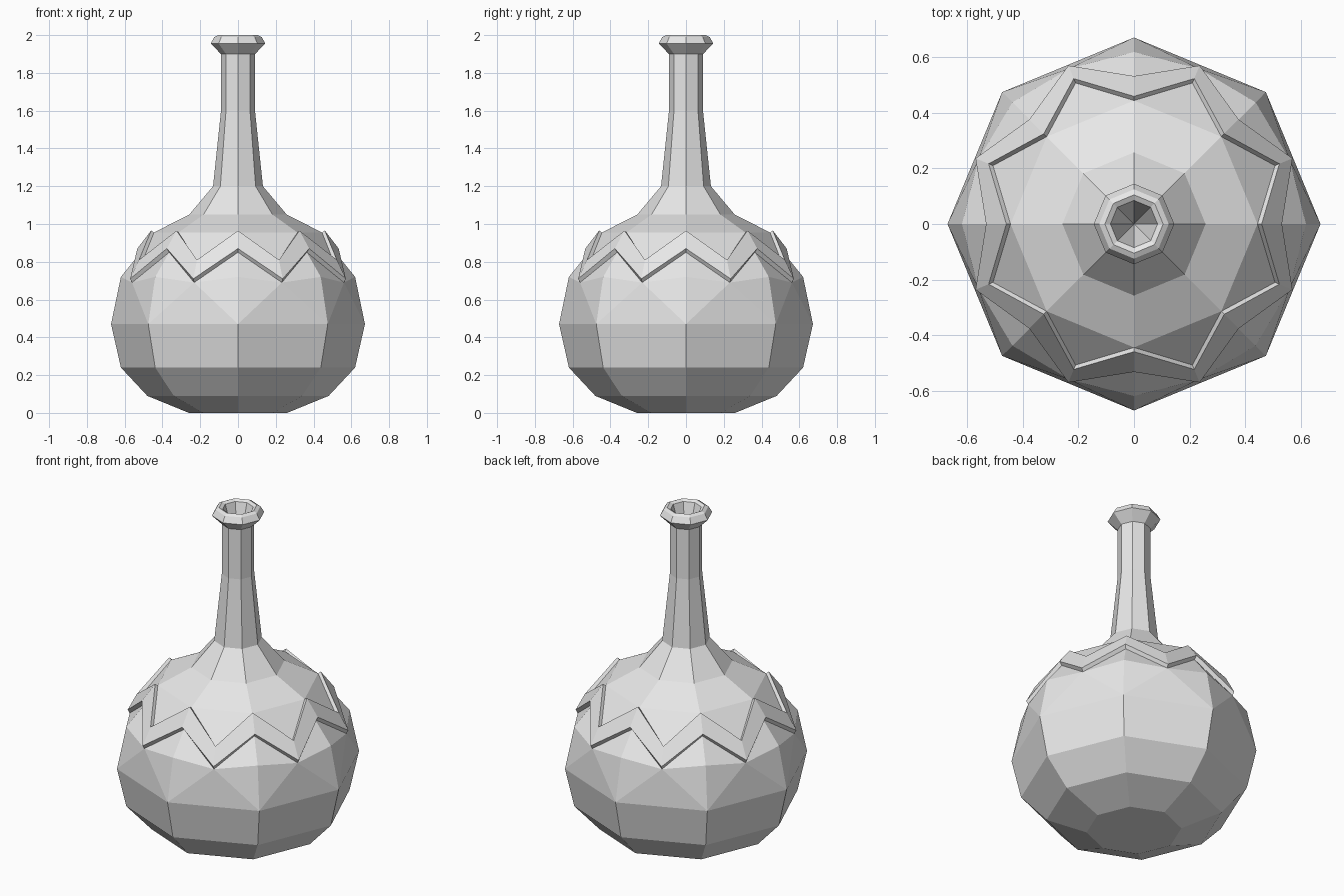
import bpy, bmesh, math

SIDES = 8
STEP = 2 * math.pi / SIDES

cube = bpy.data.objects.get("Cube")
if cube:
    bpy.data.objects.remove(cube, do_unlink=True)

# Single pale grey glaze
glaze = bpy.data.materials.new("pale_grey")
glaze.use_nodes = True
grey = (0.8, 0.8, 0.8, 1)
glaze.diffuse_color = grey
glaze.node_tree.nodes["Principled BSDF"].inputs["Base Color"].default_value = grey


def ring(bm, radius, z, shift=0.0):
    """Eight points on a circle; shift 0.5 places them between the corners."""
    angles = [(i + shift) * STEP for i in range(SIDES)]
    return [bm.verts.new((radius * math.cos(a), radius * math.sin(a), z)) for a in angles]


def bridge(bm, lower, upper):
    """Join two aligned loops with quads."""
    n = len(lower)
    for i in range(n):
        j = (i + 1) % n
        bm.faces.new((lower[i], lower[j], upper[j], upper[i]))


def lathe(bm, profile, start=None):
    """Stack rings from (radius, z) pairs, returning the first and last."""
    loops = [start] if start else []
    loops += [ring(bm, r, z) for r, z in profile]
    for low, high in zip(loops, loops[1:]):
        bridge(bm, low, high)
    return loops[0], loops[-1]


def zigzag(corners, mids):
    return [v for pair in zip(corners, mids) for v in pair]


def finish(bm, name):
    mesh = bpy.data.meshes.new(name)
    bm.to_mesh(mesh)
    bm.free()
    mesh.materials.append(glaze)
    obj = bpy.data.objects.new(name, mesh)
    bpy.context.collection.objects.link(obj)
    return obj


# Faceted bowl and shoulder
bm = bmesh.new()
base, belly = lathe(bm, [(0.26, 0), (0.48, 0.09), (0.62, 0.24), (0.672, 0.47)])
bm.faces.new(base[::-1])
dip = ring(bm, 0.607, 0.69, 0.5)
swell = ring(bm, 0.62, 0.72)
peak = ring(bm, 0.515, 0.85)
upper_dip = ring(bm, 0.55, 0.795, 0.5)
upper_peak = ring(bm, 0.445, 0.955)
for i in range(SIDES):
    j = (i + 1) % SIDES
    bm.faces.new((belly[i], belly[j], dip[i]))
    bm.faces.new((belly[i], dip[i], swell[i]))
    bm.faces.new((belly[i], swell[i], dip[i - 1]))
    bm.faces.new((swell[i], dip[i], peak[i]))
    bm.faces.new((swell[i], peak[i], dip[i - 1]))
    bm.faces.new((upper_dip[i], upper_peak[j], upper_peak[i]))
bridge(bm, zigzag(peak, dip), zigzag(upper_peak, upper_dip))
lathe(bm, [(0.258, 1.05)], upper_peak)
finish(bm, "bowl")

# Raised zigzag band with bevelled lips
bm = bmesh.new()
edges = [
    ((0.515, 0.85), (0.607, 0.69)),
    ((0.533, 0.87), (0.618, 0.71)),
    ((0.46, 0.965), (0.567, 0.81)),
    ((0.445, 0.955), (0.55, 0.795)),
]
loops = [zigzag(ring(bm, *high), ring(bm, *low, 0.5)) for high, low in edges]
for lower, upper in zip(loops, loops[1:]):
    bridge(bm, lower, upper)
finish(bm, "zigzag_band")

# Neck, flared rim and tapering mouth
bm = bmesh.new()
_, mouth = lathe(bm, [
    (0.258, 1.05), (0.132, 1.2), (0.09, 1.6), (0.09, 1.9),
    (0.145, 1.955), (0.125, 1.99), (0.105, 2.0), (0.085, 1.99),
])
tip = bm.verts.new((0, 0, 1.7))
for i in range(SIDES):
    bm.faces.new((mouth[i], mouth[(i + 1) % SIDES], tip))
finish(bm, "neck")
